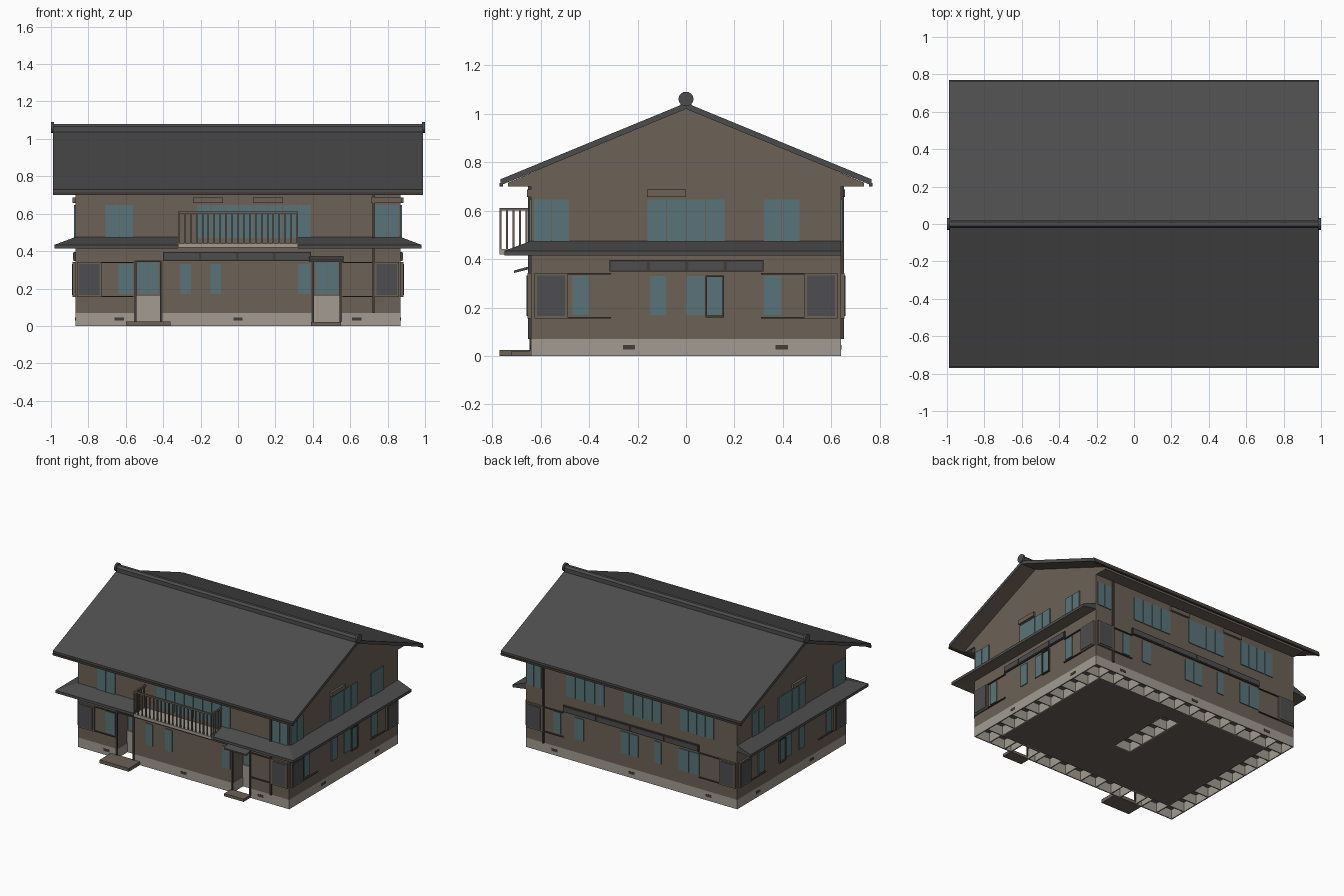
import bpy, bmesh, math
from mathutils import Vector

cube = bpy.data.objects.get("Cube")
if cube:
    bpy.data.objects.remove(cube)


def material(name, colour):
    mat = bpy.data.materials.new(name)
    mat.use_nodes = True
    mat.diffuse_color = (*colour, 1)
    mat.node_tree.nodes["Principled BSDF"].inputs["Base Color"].default_value = (*colour, 1)
    return mat


WOOD = material("weathered wood", (.15, .12, .095))
TRIM = material("dark trim", (.06, .048, .04))
STONE = material("pale concrete", (.36, .33, .285))
GLASS = material("blue glass", (.1, .175, .19))
TILE = material("roof tile", (.073, .073, .073))
PANEL = material("grey panel", (.075, .075, .08))

HX, HY = .87, .64           # half size of the house walls


def finish(name, bm, *mats):
    bmesh.ops.recalc_face_normals(bm, faces=bm.faces)
    bm.normal_update()
    if len(mats) > 1:       # undersides take the second material
        for face in bm.faces:
            face.material_index = int(face.normal.z < -.3)
    mesh = bpy.data.meshes.new(name)
    bm.to_mesh(mesh)
    bm.free()
    for mat in mats:
        mesh.materials.append(mat)
    obj = bpy.data.objects.new(name, mesh)
    bpy.context.collection.objects.link(obj)
    return obj


def boxes(name, mat, spans):
    """One object made of boxes, each given as x, y and z ranges."""
    bm = bmesh.new()
    for span in spans:
        low, high = (Vector(f(pair) for pair in span) for f in (min, max))
        made = bmesh.ops.create_cube(bm, size=1)["verts"]
        bmesh.ops.scale(bm, vec=high - low, verts=made)
        bmesh.ops.translate(bm, vec=(low + high) / 2, verts=made)
    return finish(name, bm, mat)


def extrude(name, profile, x0, x1, *mats):
    """Push a y, z outline along x."""
    bm = bmesh.new()
    face = bm.faces.new([bm.verts.new((x0, y, z)) for y, z in profile])
    moved = bmesh.ops.extrude_face_region(bm, geom=[face])["geom"]
    bmesh.ops.translate(bm, vec=(x1 - x0, 0, 0),
                        verts=[v for v in moved if isinstance(v, bmesh.types.BMVert)])
    if face.is_valid and len(face.edges[0].link_faces) < 2:
        bm.faces.new(list(reversed(face.verts)))
    return finish(name, bm, *mats)


def on_wall(side, u, z, depth=.006):
    """Box span standing proud of one wall; u runs along that wall."""
    sign = 1 if side in ("back", "right") else -1
    if side in ("front", "back"):
        return u, (sign * (HY - .005), sign * (HY + depth)), z
    return (sign * (HX - .005), sign * (HX + depth)), u, z


def panes(u, width=.08, gap=.004):
    count = max(1, round((u[1] - u[0]) / width))
    step = (u[1] - u[0]) / count
    return [(u[0] + i * step + gap / 2, u[0] + (i + 1) * step - gap / 2) for i in range(count)]


# House body with gables and boxed eaves
half = [(HY, .07), (HY, .7), (.735, .7), (.735, .715)]
body = extrude("house_body", half + [(0, 1.03)] + [(-y, z) for y, z in reversed(half)],
               -HX, HX, WOOD)

# Two open porches cut into the front
PORCHES = ((-.55, -.41), (.4, .55))
BACK = -.51
cutter = boxes("porch_cutter", WOOD, [(p, (-.8, BACK), (-.1, .35)) for p in PORCHES])
cutter.hide_render = True
cutter.display_type = "WIRE"
cut = body.modifiers.new("porches", "BOOLEAN")
cut.operation, cut.object = "DIFFERENCE", cutter

# Foundation ring, inner ring and cross walls
T, H = .008, (0, .07)
CX, CY = 2 * HX / 13, 2 * HY / 10
IX, IY = HX - CX, HY - CY
ring = [((-HX, HX), (HY - T, HY), H)]
for a, b in ((-HX, -.55), (-.41, .4), (.55, HX)):
    ring.append(((a, b), (-HY, -HY + T), H))
for s in (-1, 1):
    ring += [((s * (HX - T), s * HX), (-HY, HY), H),
             ((s * IX, s * (IX - T)), (-IY, IY), H),
             ((-IX, IX), (s * IY, s * (IY - T)), H),
             ((s * CX / 2, s * (CX / 2 + T)), (-CY, 3 * CY), H)]
    for j in range(1, 10):
        y = -HY + j * CY
        ring.append(((s * IX, s * HX), (y, y + T), H))
for k in range(1, 13):
    x = -HX + k * CX
    ring.append(((x, x + T), (IY, HY), H))
    if k not in (3, 10):
        ring.append(((x, x + T), (-HY, -IY), H))
for j in range(-1, 4):
    ring.append(((-CX / 2, CX / 2), (j * CY, j * CY + T), H))
for p in PORCHES:
    ring += [((x - T / 2, x + T / 2), (-HY, BACK), H) for x in p]
    ring.append((p, (BACK - T, BACK + T), (0, .16)))
boxes("foundation", STONE, ring)
Z = (0, .008)
boxes("underfloor", WOOD, [((-IX, -CX / 2), (-IY, IY), Z), ((CX / 2, IX), (-IY, IY), Z),
                           ((-CX / 2, CX / 2), (-IY, -CY), Z),
                           ((-CX / 2, CX / 2), (3 * CY, IY), Z)])
boxes("door_steps", WOOD, [((-.6, -.36), (-.77, -.635), (0, .025)),
                           ((.39, .55), (-.72, -.635), (0, .02))])

# Main roof, gutters and ridge
slope = [(.765, .73), (.765, .705)]
extrude("main_roof", [(0, 1.045)] + slope + [(0, 1.02)] + [(-y, z) for y, z in reversed(slope)],
        -.99, .99, TILE, WOOD)
boxes("gutters", TRIM, [((-.99, .99), (s * .755, s * .77), (.7, .715)) for s in (-1, 1)])
extrude("ridge_cap", [(-.022, 1.025), (-.022, 1.065), (-.01, 1.08),
                      (.01, 1.08), (.022, 1.065), (.022, 1.025)], -.99, .99, TILE)
oval = [(.031 * math.cos(a * math.pi / 8), 1.061 + .03 * math.sin(a * math.pi / 8))
        for a in range(16)]
for s, label in ((-1, "right"), (1, "left")):
    extrude("ridge_end_" + label, oval, s * .985, s, TILE)

# Lower roof wrapping the front and both sides, open at the balcony
for s, label in ((-1, "right"), (1, "left")):
    bm = bmesh.new()
    sections = []
    for ix, iy, ox, oy in ((.32, -HY, .32, -.75), (HX, -HY, .98, -.75), (HX, HY, .98, HY)):
        sections.append([bm.verts.new((s * x, y, z)) for x, y, z in
                         ((ix, iy, .475), (ox, oy, .434), (ox, oy, .414), (ix, iy, .43))])
    for a, b in zip(sections, sections[1:]):
        for i in range(4):
            j = (i + 1) % 4
            bm.faces.new((a[i], a[j], b[j], b[i]))
    bm.faces.new(sections[0])
    bm.faces.new(sections[-1])
    finish("lower_roof_" + label, bm, TILE, WOOD)

# Balcony with bars
BX, BY = .32, -.77
boxes("balcony_floor", STONE, [((-BX, BX), (BY, -HY), (.42, .442))])
bars = [((-BX, BX), (BY, BY + .012), (.6, .612))]
for i in range(21):
    x = -BX + .004 + i * (2 * BX - .008) / 20
    bars.append(((x - .004, x + .004), (BY, BY + .008), (.44, .605)))
for s in (-1, 1):
    bars.append(((s * BX, s * (BX - .012)), (BY, -HY), (.6, .612)))
    for i in range(1, 5):
        y = BY + i * .027
        bars.append(((s * BX, s * (BX - .008)), (y, y + .008), (.44, .605)))
boxes("balcony_railing", WOOD, bars)

# Windows on each wall
SIDE_UP = [(-.63, -.48), (-.16, .16), (.32, .47)]
SIDE_LOW = [(-.47, -.4), (-.15, -.08), (0, .155), (.32, .395)]
UPPER = {"front": [(-.71, -.56), (-.22, .39), (.73, .86)],
         "back": [(-.68, -.4), (-.25, .06), (.22, .54), (.74, .86)],
         "right": SIDE_UP, "left": SIDE_UP}
LOWER = {"front": [(-.64, -.56), (-.31, -.25), (-.15, -.09), (.32, .39)],
         "back": [(-.56, -.39), (-.25, -.19), (-.06, .09), (.39, .47), (.58, .64)],
         "right": SIDE_LOW, "left": SIDE_LOW}
for rows, label, z in ((UPPER, "upper", (.47, .647)), (LOWER, "lower", (.17, .33))):
    for side, spans in rows.items():
        boxes(f"{label}_windows_{side}", GLASS,
              [on_wall(side, pane, z) for u in spans for pane in panes(u)])

# Shutter boxes, rails, transoms, hoods and vents
HOODS = {"front": [(-.24, -.08), (.08, .24), (.71, .875)], "right": [(-.16, 0)],
         "left": [(-.16, 0)], "back": [(-.4, -.25), (.06, .22)]}
for side in UPPER:
    long_wall = side in ("front", "back")
    edge, inner, band = (.86, .73, .56) if long_wall else (.625, .49, .31)
    frames, leaves, rails = [], [], []
    for s in (-1, 1):
        u = tuple(sorted((s * edge, s * inner)))
        frames.append(on_wall(side, u, (.155, .342), .014))
        leaves.append(on_wall(side, (u[0] + .01, u[1] - .01), (.165, .332), .018))
        rails += [on_wall(side, (s * inner, s * band), (z, z + .006), .01) for z in (.155, .336)]
    boxes("shutter_frames_" + side, WOOD, frames)
    boxes("shutters_" + side, PANEL, leaves)
    boxes("wall_rails_" + side, TRIM, rails)
    row = (-.4, .39) if side == "front" else (-.56, .56) if long_wall else (-.315, .32)
    boxes("transom_frame_" + side, TRIM, [on_wall(side, row, (.348, .396), .01)])
    boxes("transom_panels_" + side, PANEL,
          [on_wall(side, u, (.355, .389), .013) for u in panes(row, (row[1] - row[0]) / 4, .014)])
    boxes("window_hoods_" + side, WOOD, [on_wall(side, u, (.657, .688), .016) for u in HOODS[side]])
    vents = (-.635, 0, .635) if long_wall else (-.235, .395)
    boxes("vents_" + side, TRIM, [on_wall(side, (v - .025, v + .025), (.028, .046), .002)
                                  for v in vents])

# Framed door on each side wall
for side in ("right", "left"):
    door = [on_wall(side, (u, u + .007), (.16, .333), .014) for u in (.08, .15)]
    door += [on_wall(side, (.08, .157), (z, z + .007), .014) for z in (.16, .326)]
    boxes("side_door_frame_" + side, TRIM, door)

# Porch doors, posts and canopy
boxes("porch_doors", GLASS, [(u, (BACK, BACK - .006), (.17, .34))
                             for p in PORCHES for u in panes((p[0] + .012, p[1] - .012), .06)])
posts = [((x - .006, x + .006), (-HY - .006, -HY + .008), (.02, .35)) for p in PORCHES for x in p]
posts += [((p[0], p[1]), (-HY - .006, -HY + .008), (.343, .352)) for p in PORCHES]
boxes("porch_posts", TRIM, posts)
extrude("door_canopy", [(-HY, .372), (-.71, .353), (-.71, .343), (-HY, .36)], .38, .565, TILE)

# Downpipes
boxes("downpipes", TRIM, [on_wall("front", (.718, .73), (.07, .7), .012),
                          on_wall("back", (.718, .73), (.07, .7), .012)])
